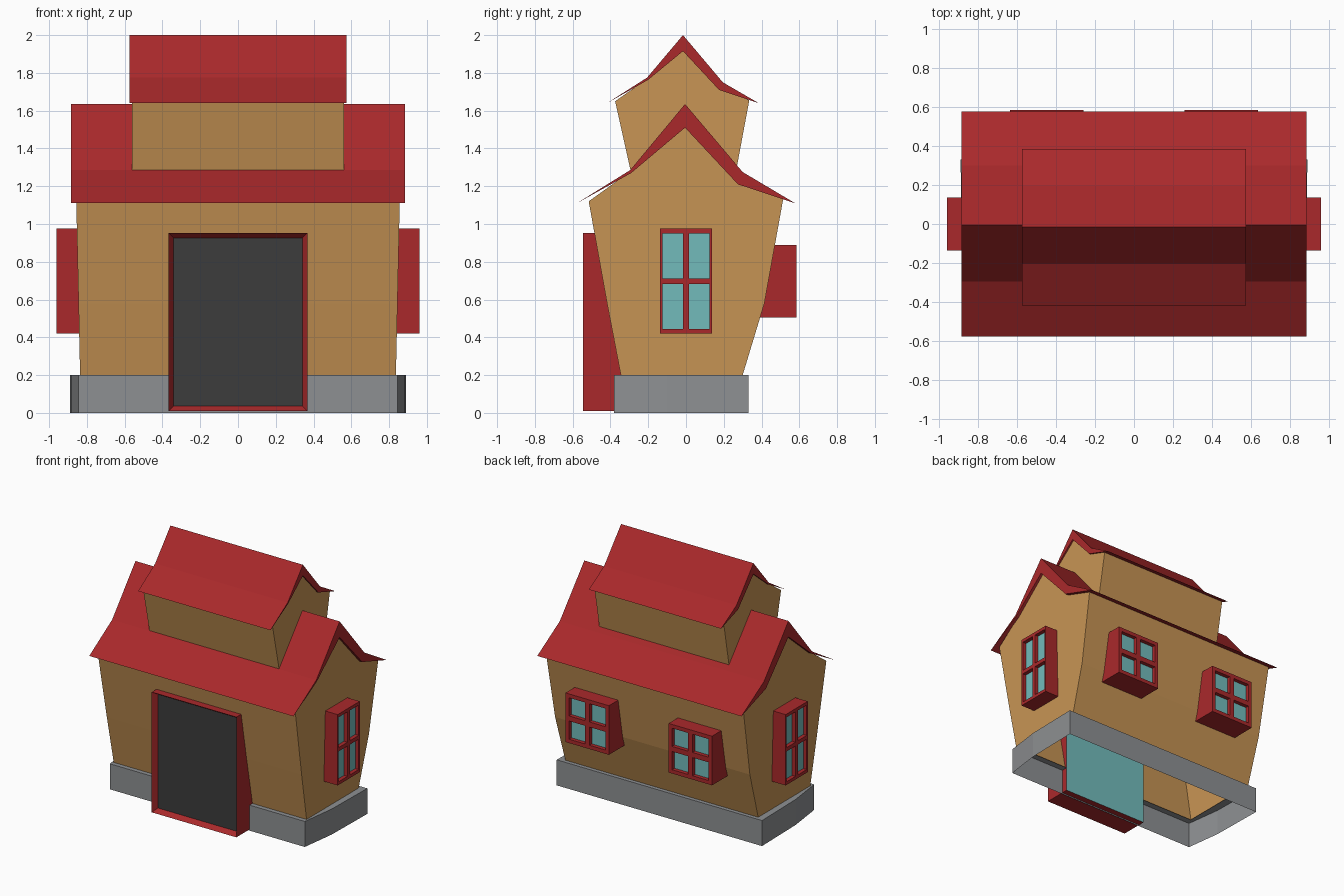
import bpy, bmesh
from math import radians
from mathutils import Matrix, Vector

if "Cube" in bpy.data.objects:
    bpy.data.objects.remove(bpy.data.objects["Cube"])


def material(name, rgb):
    m = bpy.data.materials.new(name)
    m.diffuse_color = (*rgb, 1)
    m.use_nodes = True
    m.node_tree.nodes["Principled BSDF"].inputs["Base Color"].default_value = m.diffuse_color
    return m


RED = material("red_paint", (0.40, 0.022, 0.024))
WOOD = material("tan_wall", (0.58, 0.30, 0.09))
GLASS = material("teal_glass", (0.17, 0.50, 0.50))
DARK = material("dark_door", (0.045, 0.045, 0.045))
STONE = material("grey_stone", (0.27, 0.28, 0.29))


def finish(name, bm, *mats):
    bmesh.ops.recalc_face_normals(bm, faces=bm.faces)
    mesh = bpy.data.meshes.new(name)
    bm.to_mesh(mesh)
    bm.free()
    for m in mats:
        mesh.materials.append(m)
    bpy.context.collection.objects.link(bpy.data.objects.new(name, mesh))


def prism(name, profile, width, mat, skip=()):
    """Sweep a (y, z) profile along x; width(z) is the half width."""
    bm = bmesh.new()
    a, b = [[bm.verts.new((s * width(z), y, z)) for y, z in profile] for s in (-1, 1)]
    bm.faces.new(a)
    bm.faces.new(b)
    n = len(profile)
    for i in range(n):
        if i not in skip:
            j = (i + 1) % n
            bm.faces.new((a[i], a[j], b[j], b[i]))
    finish(name, bm, mat)


def window(name, angle, cu, half, z0, z1, back, front, bu, bz, bar):
    """Framed box with four recessed panes, built facing -y then turned."""
    bm = bmesh.new()
    h, zc = bar / 2, (z0 + z1) / 2
    us = [cu + u for u in (-half, bu - half, -h, h, half - bu, half)]
    zs = [z0, z0 + bz, zc - h, zc + h, z1 - bz, z1]
    grid = [[bm.verts.new((u, -front, z)) for u in us] for z in zs]
    panes = []
    for r in range(5):
        for c in range(5):
            f = bm.faces.new((grid[r][c], grid[r][c + 1], grid[r + 1][c + 1], grid[r + 1][c]))
            if r in (1, 3) and c in (1, 3):
                panes.append(f)
    # box sides
    rim = [e for e in bm.edges if e.is_boundary]
    new = bmesh.ops.extrude_edge_only(bm, edges=rim)["geom"]
    for v in new:
        if isinstance(v, bmesh.types.BMVert):
            v.co.y = -back
    # recessed glass
    for f in bmesh.ops.extrude_discrete_faces(bm, faces=panes)["faces"]:
        f.material_index = 1
        bmesh.ops.translate(bm, verts=f.verts, vec=(0, 0.03, 0))
    bmesh.ops.rotate(bm, verts=bm.verts, cent=Vector(), matrix=Matrix.Rotation(radians(angle), 3, 'Z'))
    finish(name, bm, RED, GLASS)


# Stone base: open ring with a ledge on top
bm = bmesh.new()
half_out = [(0.845, -0.38), (0.882, -0.10), (0.89, 0.33)]
half_in = [(0.82, -0.33), (0.82, -0.10), (0.82, 0.285)]
outer = half_out + [(-x, y) for x, y in reversed(half_out)]
inner = half_in + [(-x, y) for x, y in reversed(half_in)]
rings = [[bm.verts.new((x, y, z)) for x, y in pts] for pts, z in ((outer, 0), (outer, 0.2), (inner, 0.2))]
for lo, hi in zip(rings, rings[1:]):
    for i in range(6):
        j = (i + 1) % 6
        bm.faces.new((lo[i], lo[j], hi[j], hi[i]))
finish("stone_base", bm, STONE)

# Main walls, flaring upward, open below and under the roof
prism("main_walls",
      [(-0.345, 0.2), (-0.418, 0.58), (-0.515, 1.12), (-0.292, 1.28), (-0.005, 1.53),
       (0.275, 1.225), (0.515, 1.135), (0.415, 0.58), (0.30, 0.2)],
      lambda z: 0.836 + 0.022 * (z - 0.2), WOOD, skip=(2, 3, 4, 5, 8))

# Main roof
prism("main_roof",
      [(-0.578, 1.11), (-0.296, 1.285), (-0.005, 1.635), (0.30, 1.275), (0.578, 1.11),
       (0.275, 1.21), (-0.005, 1.51), (-0.29, 1.27)],
      lambda z: 0.885, RED)

# Upper storey walls and roof
prism("upper_walls",
      [(-0.275, 1.2), (-0.375, 1.65), (-0.204, 1.77), (-0.016, 1.93), (0.175, 1.72),
       (0.335, 1.655), (0.25, 1.2)],
      lambda z: 0.562, WOOD, skip=(1, 2, 3, 4, 6))
prism("upper_roof",
      [(-0.418, 1.64), (-0.206, 1.775), (-0.016, 2.0), (0.195, 1.75), (0.385, 1.64),
       (0.175, 1.71), (-0.016, 1.915), (-0.202, 1.762)],
      lambda z: 0.574, RED)

# Windows on both sides and the back
for side, angle in (("right", 90), ("left", -90)):
    window(side + "_window", angle, 0, 0.137, 0.42, 0.975, 0.83, 0.96, 0.013, 0.025, 0.03)
for side, cu in (("left", 0.447), ("right", -0.447)):
    window("back_" + side + "_window", 180, cu, 0.188, 0.505, 0.89, 0.38, 0.585, 0.03, 0.03, 0.04)

# Door: red box with a sloped surround, dark panel and teal inner face
bm = bmesh.new()
bmesh.ops.create_cube(bm, size=1, matrix=Matrix.Translation((0, -0.437, 0.481)) @ Matrix.Diagonal((0.734, 0.214, 0.942, 1)))
bm.normal_update()
face = min(bm.faces, key=lambda f: f.calc_center_median().y)
max(bm.faces, key=lambda f: f.calc_center_median().y).material_index = 2
bmesh.ops.inset_individual(bm, faces=[face], thickness=0.036, depth=-0.04)
face.material_index = 1
finish("front_door", bm, RED, DARK, GLASS)
